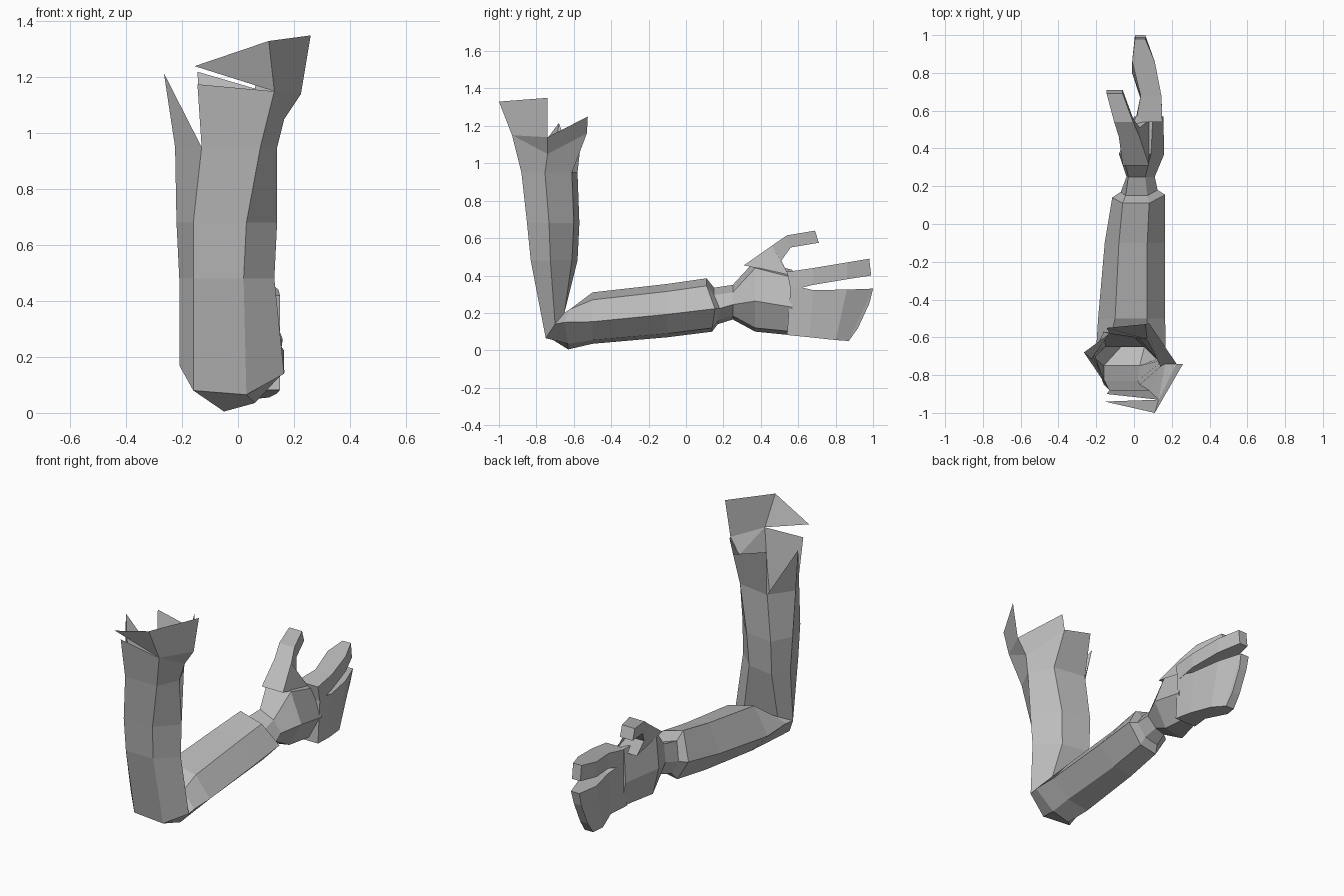
import bpy
import bmesh
from mathutils import Vector

if "Cube" in bpy.data.objects:
    bpy.data.objects.remove(bpy.data.objects["Cube"], do_unlink=True)


def make_material(name, value):
    material = bpy.data.materials.new(name)
    material.use_nodes = True
    colour = (value, value, value, 1)
    material.diffuse_color = colour
    material.node_tree.nodes["Principled BSDF"].inputs["Base Color"].default_value = colour
    return material


GREY = make_material("plain grey", 0.5)


def finish(bm, name):
    mesh = bpy.data.meshes.new(name)
    bm.to_mesh(mesh)
    bm.free()
    mesh.materials.append(GREY)
    obj = bpy.data.objects.new(name, mesh)
    bpy.context.collection.objects.link(obj)
    return obj


def loft(name, rings, cap_start=False, cap_end=False):
    """Skin a row of matching rings with flat faces."""
    bm = bmesh.new()
    rows = [[bm.verts.new(point) for point in ring] for ring in rings]
    for lower, upper in zip(rows, rows[1:]):
        for i in range(len(lower)):
            j = (i + 1) % len(lower)
            bm.faces.new((lower[i], lower[j], upper[j], upper[i]))
    if cap_start:
        bm.faces.new(rows[0][::-1])
    if cap_end:
        bm.faces.new(rows[-1])
    bmesh.ops.recalc_face_normals(bm, faces=bm.faces)
    return finish(bm, name)


def upright_ring(z, left, front_left, front_right, right, front, back):
    """Six-sided section of the upper arm."""
    mid = front + (back - front) * 0.42
    return [
        (front_left, front, z), (front_right, front, z), (right, mid, z),
        (front_right - 0.01, back - 0.03, z), (front_left, back, z),
        (left, mid + 0.04, z),
    ]


def lying_ring(y, left, top_left, top_right, right, top, bottom, lean=0.0):
    """Six-sided section of the forearm, wrist and palm."""
    side = bottom + (top - bottom) * 0.43
    return [
        (top_left + 0.02, y, bottom), (top_right - 0.01, y, bottom + 0.02),
        (right, y + lean / 2, side), (top_right, y - lean, top - 0.04),
        (top_left, y - lean, top), (left, y, side),
    ]


def finger_ring(top, bottom, left, right):
    """Four-sided finger section between two (y, z) edges."""
    return [
        (left, *bottom), (right, *bottom), (right, *top), (left, *top),
    ]


# Elbow sections shared by both halves of the bent arm
elbow = [
    (-0.16, -0.75, 0.08), (0.03, -0.75, 0.065), (0.165, -0.7, 0.14),
    (0.07, -0.65, 0.2), (-0.15, -0.65, 0.2), (-0.21, -0.71, 0.17),
]
elbow_heel = [
    (-0.05, -0.63, 0.005), (0.06, -0.63, 0.035), (0.167, -0.65, 0.15),
    (0.07, -0.62, 0.22), (-0.13, -0.62, 0.22), (-0.2, -0.66, 0.17),
]

# Upper arm
shoulder_end = upright_ring(0.95, -0.225, -0.13, 0.08, 0.14, -0.88, -0.58)
loft("upper_arm", [
    elbow,
    upright_ring(0.48, -0.21, -0.16, 0.02, 0.13, -0.83, -0.58),
    upright_ring(0.68, -0.22, -0.16, 0.03, 0.14, -0.85, -0.57),
    shoulder_end,
])

# Forearm with its stepped cuff
cuff_step = lying_ring(0.17, -0.07, -0.045, 0.07, 0.125, 0.335, 0.14, 0.02)
loft("forearm", [
    elbow,
    elbow_heel,
    lying_ring(-0.5, -0.19, -0.1, 0.07, 0.165, 0.31, 0.035),
    lying_ring(-0.1, -0.155, -0.08, 0.07, 0.165, 0.355, 0.07),
    lying_ring(0.14, -0.115, -0.06, 0.08, 0.165, 0.385, 0.1, 0.03),
    cuff_step,
])

# Wrist and palm
loft("palm", [
    cuff_step,
    lying_ring(0.25, -0.04, -0.03, 0.06, 0.11, 0.35, 0.165),
    lying_ring(0.37, -0.08, -0.06, 0.09, 0.16, 0.48, 0.1),
    lying_ring(0.57, 0.0, 0.01, 0.1, 0.155, 0.43, 0.08),
], cap_end=True)

# Thumb
loft("thumb", [
    finger_ring((0.31, 0.455), (0.55, 0.4), -0.06, 0.08),
    finger_ring((0.46, 0.56), (0.51, 0.48), -0.08, 0.03),
    finger_ring((0.54, 0.615), (0.56, 0.55), -0.105, -0.005),
    finger_ring((0.69, 0.64), (0.71, 0.575), -0.145, -0.06),
], True, True)

# Index finger
loft("index_finger", [
    finger_ring((0.54, 0.42), (0.56, 0.32), 0.01, 0.15),
    finger_ring((0.68, 0.44), (0.68, 0.35), 0.035, 0.145),
    finger_ring((0.86, 0.47), (0.86, 0.38), -0.01, 0.11),
    finger_ring((0.98, 0.49), (0.99, 0.4), 0.005, 0.06),
], True, True)

# Remaining fingers held together
loft("joined_fingers", [
    finger_ring((0.56, 0.35), (0.54, 0.082), 0.01, 0.15),
    finger_ring((0.68, 0.322), (0.66, 0.07), 0.035, 0.14),
    finger_ring((0.86, 0.325), (0.8, 0.055), -0.01, 0.11),
    finger_ring((1.0, 0.33), (0.87, 0.05), 0.005, 0.06),
], True, True)
# Rounded outer edge of the fingertips
loft("fingertip_edge", [
    finger_ring((1.0, 0.33), (0.87, 0.05), 0.005, 0.06),
    finger_ring((0.98, 0.25), (0.92, 0.12), 0.005, 0.055),
], False, True)

# Torn upper end, flaring into pointed flaps
corners = ("front_left", "front_right", "right", "back_right", "back_left", "left")
points = dict(zip(corners, shoulder_end))
points.update({
    "front_left_top": (-0.145, -0.9, 1.175),
    "front_right_top": (0.13, -0.93, 1.15),
    "right_middle": (0.165, -0.74, 1.05),
    "right_top": (0.225, -0.74, 1.14),
    "back_right_low": (0.06, -0.53, 1.16),
    "back_right_tip": (0.08, -0.525, 1.25),
    "back_left_top": (-0.145, -0.55, 1.22),
    "left_tip": (-0.265, -0.68, 1.215),
    "flap_front": (0.11, -1.0, 1.33),
    "flap_right": (0.26, -0.74, 1.35),
    "flap_tip": (-0.155, -0.94, 1.24),
})
flaps = [
    "front_left front_right front_right_top front_left_top",
    "front_right right right_middle front_right_top",
    "front_right_top right_middle right_top",
    "right back_right back_right_low right_middle",
    "right_middle back_right_low back_right_tip right_top",
    "back_right back_left back_left_top back_right_low",
    "back_left left left_tip",
    "left front_left left_tip",
    "front_right_top right_top flap_right flap_front",
    "flap_tip front_right_top flap_front",
]
bm = bmesh.new()
verts = {key: bm.verts.new(Vector(place)) for key, place in points.items()}
for flap in flaps:
    bm.faces.new([verts[key] for key in flap.split()])
finish(bm, "torn_end")
